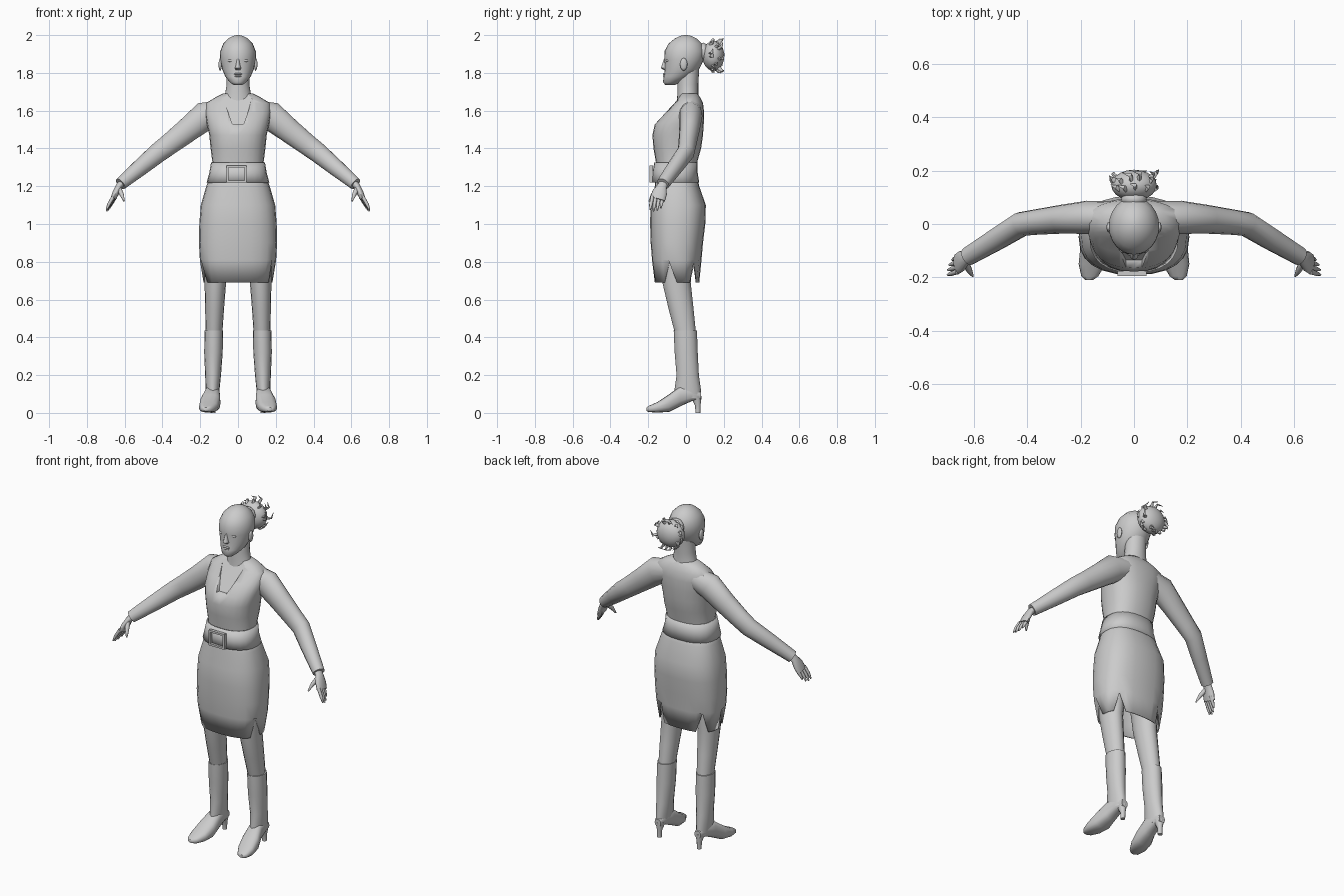
import bpy, bmesh, math, random
from mathutils import Vector

random.seed(4)
cube = bpy.data.objects.get("Cube")
if cube:
    bpy.data.objects.remove(cube)

grey = bpy.data.materials.new("light grey")
grey.use_nodes = True
colour = (0.6, 0.6, 0.6, 1)
grey.diffuse_color = colour
grey.node_tree.nodes["Principled BSDF"].inputs["Base Color"].default_value = colour


def finish(name, bm, angle=50):
    """Turn a bmesh into a smooth-shaded object."""
    bmesh.ops.recalc_face_normals(bm, faces=bm.faces[:])
    mesh = bpy.data.meshes.new(name)
    bm.to_mesh(mesh)
    bm.free()
    obj = bpy.data.objects.new(name, mesh)
    bpy.context.collection.objects.link(obj)
    mesh.materials.append(grey)
    bpy.ops.object.select_all(action='DESELECT')
    obj.select_set(True)
    bpy.context.view_layer.objects.active = obj
    bpy.ops.object.shade_smooth_by_angle(angle=math.radians(angle))
    return obj


def loft(name, rings, caps=True, angle=50):
    """Skin a list of equal-length point rings."""
    bm = bmesh.new()
    rows = [[bm.verts.new(p) for p in ring] for ring in rings]
    n = len(rows[0])
    for a, b in zip(rows, rows[1:]):
        for i in range(n):
            j = (i + 1) % n
            bm.faces.new((a[i], a[j], b[j], b[i]))
    if caps:
        bm.faces.new(rows[0])
        bm.faces.new(rows[-1])
    return finish(name, bm, angle)


def rounded(t, power):
    c, s = math.cos(t), math.sin(t)
    return (math.copysign(abs(c) ** power, c), math.copysign(abs(s) ** power, s))


def level(z, front, back, half, cx=0, n=24, power=1.0):
    """Horizontal ring between a front and a back y."""
    cy, ry = (front + back) / 2, (back - front) / 2
    pts = [rounded(math.tau * i / n, power) for i in range(n)]
    return [Vector((cx + half * c, cy + ry * s, z)) for c, s in pts]


def upright(y, cx, half, low, high, n=16):
    """Ring facing along y, used for the feet."""
    cz, rz = (low + high) / 2, (high - low) / 2
    pts = [rounded(math.tau * i / n, 0.75) for i in range(n)]
    return [Vector((cx + half * c, y, cz + rz * s)) for c, s in pts]


def tube(name, path, n=14):
    """Tapered tube; each stop is (point, y radius, other radius)."""
    rings = []
    for i, (p, ra, rb) in enumerate(path):
        before, after = path[max(i - 1, 0)][0], path[min(i + 1, len(path) - 1)][0]
        t = (Vector(after) - Vector(before)).normalized()
        u = Vector((0, 1, 0))
        u = (u - t * u.dot(t)).normalized()
        v = t.cross(u)
        rings.append([Vector(p) + u * ra * math.cos(a) + v * rb * math.sin(a)
                      for a in (math.tau * k / n for k in range(n))])
    return loft(name, rings)


def ball(name, centre, size, detail=2):
    bm = bmesh.new()
    bmesh.ops.create_icosphere(bm, subdivisions=detail, radius=1)
    for v in bm.verts:
        v.co = Vector(centre) + Vector(size) * v.co
    return finish(name, bm, 80)


# Bodice, with the neckline cut out of it
bodice = loft("bodice", [level(*r, power=0.85) for r in (
    (1.25, -.155, .05, .145), (1.33, -.16, .06, .136), (1.40, -.172, .08, .145),
    (1.47, -.178, .09, .152), (1.53, -.165, .094, .165), (1.59, -.11, .096, .175),
    (1.64, -.065, .09, .17), (1.67, -.045, .075, .12), (1.69, -.03, .06, .08))])
outline = [(-.03, 1.53), (.03, 1.53), (.055, 1.6), (.088, 1.72), (-.088, 1.72), (-.055, 1.6)]
chest = [[Vector((x, -.3, z)) for x, z in outline],
         [Vector((x, -.135 + (z - 1.53) * .7, z)) for x, z in outline]]
cutter = loft("neckline_cutter", chest)
cutter.hide_render = True
cut = bodice.modifiers.new("neckline", 'BOOLEAN')
cut.operation = 'DIFFERENCE'
cut.object = cutter
bpy.context.view_layer.objects.active = bodice
bpy.ops.object.modifier_apply(modifier="neckline")
bpy.data.objects.remove(cutter)

# Skirt with slits in the hem on both sides
rings = [level(*r, power=0.8) for r in (
    (1.29, -.16, .052, .138), (1.20, -.165, .07, .168), (1.10, -.188, .105, .197),
    (1.00, -.19, .102, .205), (0.90, -.187, .09, .207), (0.81, -.18, .082, .202),
    (0.69, -.165, .07, .182))]
for i in (3, 9, 13, 23):
    rings[-1][i].z = .80
skirt = loft("skirt", rings, caps=False)
skirt.modifiers.new("cloth", 'SOLIDIFY').thickness = .006

# Belt and square buckle
belt = loft("belt", [level(*r, power=0.85) for r in (
    (1.22, -.182, .07, .166), (1.27, -.178, .062, .152), (1.325, -.168, .062, .143))],
    caps=False)
belt.modifiers.new("leather", 'SOLIDIFY').thickness = .008
for name, x, z, w, h in (("buckle_left", .04, 1.265, .012, .09),
                         ("buckle_right", -.055, 1.265, .012, .09),
                         ("buckle_top", -.008, 1.305, .1, .012),
                         ("buckle_bottom", -.008, 1.225, .1, .012)):
    bm = bmesh.new()
    bmesh.ops.create_cube(bm, size=1)
    for v in bm.verts:
        v.co = Vector((x + v.co.x * w, -.185 + v.co.y * .018, z + v.co.z * h))
    finish(name, bm)

# Neck and head
loft("neck", [level(*r) for r in (
    (1.64, -.05, .07, .085), (1.69, -.045, .065, .068), (1.74, -.045, .065, .06),
    (1.82, -.04, .07, .06))])
loft("head", [level(*r) for r in (
    (1.735, -.108, -.06, .022), (1.75, -.122, -.03, .043), (1.78, -.118, .03, .067),
    (1.82, -.112, .07, .084), (1.87, -.115, .094, .094), (1.915, -.114, .1, .094),
    (1.955, -.092, .084, .078), (1.983, -.058, .055, .051), (1.996, -.03, .028, .025),
    (2.0, -.008, .008, .006))], angle=80)
loft("nose", [level(*r, n=10) for r in (
    (1.815, -.118, -.09, .013), (1.825, -.134, -.09, .017), (1.84, -.129, -.09, .012),
    (1.875, -.117, -.09, .007))])
ball("upper_lip", (0, -.112, 1.794), (.024, .01, .006))
ball("lower_lip", (0, -.112, 1.783), (.02, .01, .006))

# Bun of hair with loose strands
ball("hair_bun", (0, .145, 1.89), (.085, .058, .08), 3)
ball("hair_tie", (0, .092, 1.91), (.05, .03, .05))
for k in range(26):
    a = math.tau * k / 26 + random.uniform(-.1, .1)
    d = Vector((math.cos(a), random.uniform(-.3, .5), math.sin(a)))
    base = Vector((0, .145, 1.89)) + d * .068
    bend = base + d * .02 + Vector((0, .012, 0))
    tip = bend + Vector((-d.z, .3, d.x)) * random.uniform(.015, .035)
    tube("hair_strand", [(base, .012, .009), (bend, .008, .005), (tip, .001, .001)], 6)

# Paired parts
for side, s in (("left", 1), ("right", -1)):
    def at(x, y, z):
        return (s * x, y, z)

    ball(side + "_ear", at(.094, -.012, 1.845), (.009, .02, .034))
    ball(side + "_eye", at(.038, -.098, 1.865), (.017, .01, .008))

    # Sleeve, wrist and hand
    tube(side + "_sleeve", [
        (at(.08, .025, 1.60), .06, .06), (at(.175, .025, 1.572), .062, .078),
        (at(.27, .018, 1.495), .054, .066), (at(.36, .008, 1.425), .048, .058),
        (at(.42, .0, 1.38), .046, .054), (at(.51, -.055, 1.305), .042, .046),
        (at(.622, -.122, 1.212), .035, .034)])
    tube(side + "_palm", [
        (at(.60, -.11, 1.23), .024, .02), (at(.63, -.127, 1.2), .026, .018),
        (at(.647, -.14, 1.165), .04, .018), (at(.662, -.15, 1.13), .04, .014)])
    for f, (y, reach) in enumerate(((-.178, .9), (-.16, 1), (-.141, .95), (-.122, .75))):
        x = .668 - f * .004
        tube(side + "_finger", [
            (at(x - .008, y, 1.145), .01, .01),
            (at(x + .018 * reach, y - .008, 1.135 - .035 * reach), .009, .009),
            (at(x + .032 * reach, y - .012, 1.135 - .067 * reach), .004, .004)], 8)
    tube(side + "_thumb", [
        (at(.63, -.145, 1.185), .014, .014), (at(.615, -.175, 1.155), .012, .011),
        (at(.603, -.195, 1.12), .004, .004)], 8)

    # Leg and boot
    loft(side + "_leg", [level(z, f, b, h, s * x, 16) for z, f, b, h, x in (
        (0.95, -.15, .05, .075, .11), (0.69, -.125, .025, .057, .12),
        (0.55, -.092, .04, .05, .124), (0.42, -.058, .053, .044, .127))])
    loft(side + "_boot_shaft", [level(z, f, b, h, s * x, 16) for z, f, b, h, x in (
        (0.435, -.065, .058, .049, .128), (0.32, -.06, .062, .049, .13),
        (0.20, -.05, .068, .042, .132), (0.13, -.06, .078, .037, .134),
        (0.08, -.06, .08, .033, .134))])
    loft(side + "_boot_foot", [upright(y, s * x, *r) for y, x, *r in (
        (.08, .132, .02, .07, .11), (.03, .134, .034, .062, .14),
        (-.03, .137, .042, .035, .142), (-.09, .147, .054, .005, .098),
        (-.15, .157, .05, .002, .058), (-.195, .165, .032, .004, .038),
        (-.21, .168, .014, .01, .028))])
    loft(side + "_boot_heel", [level(z, f, b, h, s * .132, 12) for z, f, b, h in (
        (0, .05, .076, .013), (.04, .048, .077, .014), (.09, .02, .083, .028))])
